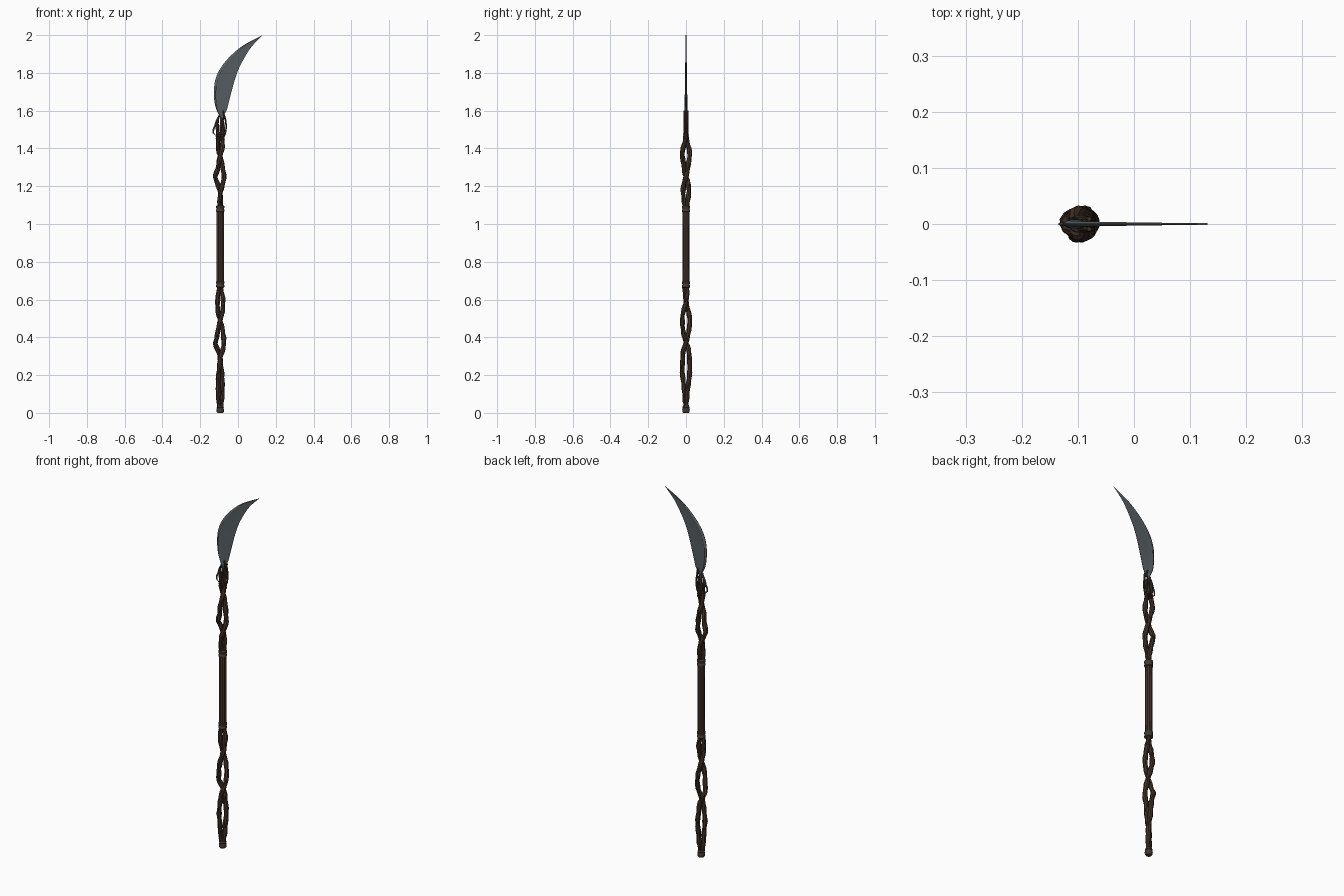
import bpy, bmesh, math
from mathutils import Vector

if "Cube" in bpy.data.objects:
    bpy.data.objects.remove(bpy.data.objects["Cube"])

CX = -0.094  # staff axis


def material(name, rgb):
    m = bpy.data.materials.new(name)
    m.diffuse_color = (*rgb, 1)
    m.use_nodes = True
    m.node_tree.nodes["Principled BSDF"].inputs["Base Color"].default_value = m.diffuse_color
    return m


WOOD = material("dark wood", (0.057, 0.034, 0.022))
VINE = material("dark vine", (0.042, 0.026, 0.018))
GRIP = material("grip leather", (0.058, 0.033, 0.023))
BAND = material("aged band", (0.054, 0.042, 0.034))
STEEL = material("blue grey steel", (0.092, 0.110, 0.119))
EDGE = material("edge steel", (0.112, 0.130, 0.135))
GROOVE = material("groove steel", (0.035, 0.041, 0.045))


def finish(name, me, mats, angle=40):
    for m in mats:
        me.materials.append(m)
    ob = bpy.data.objects.new(name, me)
    bpy.context.collection.objects.link(ob)
    bpy.ops.object.select_all(action='DESELECT')
    ob.select_set(True)
    bpy.context.view_layer.objects.active = ob
    bpy.ops.object.shade_smooth_by_angle(angle=math.radians(angle))
    return ob


def tube(name, pts, radii, mat):
    """Round tube through points, with a radius at every point."""
    cu = bpy.data.curves.new(name + "_path", 'CURVE')
    cu.dimensions = '3D'
    cu.bevel_depth = 1
    cu.bevel_resolution = 2
    cu.use_fill_caps = True
    sp = cu.splines.new('POLY')
    sp.points.add(len(pts) - 1)
    for p, co, r in zip(sp.points, pts, radii):
        p.co = (*co, 1)
        p.radius = r
    tmp = bpy.data.objects.new(name + "_tmp", cu)
    bpy.context.collection.objects.link(tmp)
    dg = bpy.context.evaluated_depsgraph_get()
    me = bpy.data.meshes.new_from_object(tmp.evaluated_get(dg))
    bpy.data.objects.remove(tmp)
    me.materials.clear()
    return finish(name, me, [mat])


def lathe(name, profile, mat, seg=16, flute=0.0):
    """Revolve (radius, z) pairs round the staff axis."""
    bm = bmesh.new()
    rings = []
    for r, z in profile:
        rings.append([bm.verts.new((
            CX + (r - flute * (i % 2)) * math.cos(2 * math.pi * i / seg),
            (r - flute * (i % 2)) * math.sin(2 * math.pi * i / seg), z)) for i in range(seg)])
    for a, b in zip(rings, rings[1:]):
        for i in range(seg):
            j = (i + 1) % seg
            bm.faces.new((a[i], a[j], b[j], b[i]))
    bm.faces.new(rings[0][::-1])
    bm.faces.new(rings[-1])
    me = bpy.data.meshes.new(name)
    bm.to_mesh(me)
    bm.free()
    return finish(name, me, [mat])


def sample(keys, x, smooth=True):
    """Interpolate (x, value) keys."""
    if x <= keys[0][0]:
        return keys[0][1]
    for (x0, v0), (x1, v1) in zip(keys, keys[1:]):
        if x <= x1:
            t = (x - x0) / (x1 - x0)
            t = t * t * (3 - 2 * t) if smooth else t
            return v0 + (v1 - v0) * t
    return keys[-1][1]


def twisted(name, turns, spread, thick, kink_z):
    """Two twining branches, one with a pointed elbow, and thin vines."""
    z0, z1 = turns[0][0], turns[-1][0]
    n = 56
    for k in range(2):
        pts, rad, vine = [], [], []
        for i in range(n + 1):
            z = z0 + (z1 - z0) * i / n
            a = math.radians(sample(turns, z, False)) + math.pi * k
            r = sample(spread, z)
            if k == 0:
                r += 0.007 * max(0, 1 - abs(z - kink_z) / 0.035)
            c = Vector((CX + r * math.cos(a), r * math.sin(a), z))
            t = sample(thick, z) * (1 + 0.10 * math.sin(z * 95 + k * 2))
            pts.append(c)
            rad.append(t)
            w = z * 42 + k * 2
            vine.append(c + Vector((math.cos(w), math.sin(w), 0)) * (t * 0.85))
        tube(f"{name}_branch_{k + 1}", pts, rad, WOOD)
        tube(f"{name}_vine_{k + 1}", vine, [0.0035] * (n + 1), VINE)


# twisted branches below and above the grip
twisted("lower",
        [(0.03, 20), (0.12, 40), (0.22, 70), (0.30, 95), (0.37, 180), (0.49, 270), (0.59, 360), (0.675, 420)],
        [(0.03, 0.006), (0.10, 0.013), (0.22, 0.021), (0.30, 0.018), (0.37, 0.019),
         (0.50, 0.020), (0.60, 0.014), (0.675, 0.008)],
        [(0.03, 0.011), (0.12, 0.0125), (0.6, 0.0125), (0.675, 0.011)], 0.365)
twisted("upper",
        [(1.085, 50), (1.17, 95), (1.25, 180), (1.36, 270), (1.46, 350), (1.575, 365)],
        [(1.085, 0.008), (1.18, 0.016), (1.25, 0.020), (1.31, 0.015), (1.38, 0.020),
         (1.46, 0.012), (1.52, 0.016), (1.575, 0.008)],
        [(1.085, 0.011), (1.2, 0.0125), (1.4, 0.0125), (1.5, 0.009), (1.575, 0.004)], 1.25)

# grip, collars and foot cap
lathe("grip", [(0.0185, 0.68), (0.0195, 0.78), (0.0195, 0.98), (0.0185, 1.08)], GRIP, 24, 0.0015)
for nm, z in (("lower_collar", 0.68), ("upper_collar", 1.08)):
    lathe(nm, [(0.017, z - 0.018), (0.022, z - 0.014), (0.022, z - 0.005), (0.0195, z - 0.002),
               (0.0195, z + 0.002), (0.022, z + 0.005), (0.022, z + 0.014), (0.017, z + 0.018)], BAND)
lathe("foot_cap", [(0.015, 0), (0.019, 0.005), (0.020, 0.018), (0.017, 0.026),
                   (0.019, 0.030), (0.016, 0.038)], BAND)

# binding that ties the branches together under the blade
coil = [(CX + 0.021 * math.cos(a * 0.5), 0.013 * math.sin(a * 0.5), 1.445 + a * 0.0009)
        for a in range(40)]
tube("binding", coil, [0.0035] * 40, WOOD)


# blade: curved outline from base to tip as (x, z)
OUTER = [(-0.094, 1.565), (-0.116, 1.61), (-0.126, 1.66), (-0.126, 1.73), (-0.111, 1.79),
         (-0.079, 1.845), (-0.029, 1.90), (0.035, 1.95), (0.131, 2.0)]
INNER = [(-0.083, 1.565), (-0.061, 1.60), (-0.050, 1.64), (-0.037, 1.69), (-0.021, 1.75),
         (0.001, 1.815), (0.034, 1.88), (0.073, 1.94), (0.131, 2.0)]


def spline(pts, t):
    """Catmull-Rom point, t from 0 to 1."""
    f = t * (len(pts) - 1)
    i = min(int(f), len(pts) - 2)
    f -= i
    p = [Vector(pts[max(0, min(len(pts) - 1, i + d))]) for d in (-1, 0, 1, 2)]
    return 0.5 * (2 * p[1] + (p[2] - p[0]) * f + (2 * p[0] - 5 * p[1] + 4 * p[2] - p[3]) * f * f
                  + (3 * p[1] - p[0] - 3 * p[2] + p[3]) * f ** 3)


bm = bmesh.new()
ROWS = 32
SECTION = [(0, 0.2), (0.11, 1.0), (0.14, 0.9), (0.6, 0.6), (1, 0.15)]  # across, thickness
loops = []
for i in range(ROWS + 1):
    t = i / ROWS
    o, n = spline(OUTER, t), spline(INNER, t)
    h = 0.0075 * (1 - t) + 0.0014
    half = [(o.lerp(n, u), h * k) for u, k in SECTION]
    loops.append([bm.verts.new((p.x, -y, p.y)) for p, y in half] +
                 [bm.verts.new((p.x, y, p.y)) for p, y in reversed(half)])
m = len(loops[0])
for i in range(ROWS):
    for j in range(m):
        k = (j + 1) % m
        f = bm.faces.new((loops[i][j], loops[i][k], loops[i + 1][k], loops[i + 1][j]))
        strip = min(j, 8 - j) if j < 9 else 0
        if strip == 0:
            f.material_index = 1                      # ground edge
        elif strip == 1 and 5 < i < 18 and i % 3:
            f.material_index = 2                      # broken engraved line
bm.faces.new(loops[0])
bmesh.ops.remove_doubles(bm, verts=bm.verts, dist=0.00005)
bmesh.ops.recalc_face_normals(bm, faces=bm.faces)
me = bpy.data.meshes.new("blade")
bm.to_mesh(me)
bm.free()
finish("blade", me, [STEEL, EDGE, GROOVE], 20)


# tang and the claws curling down from the blade base
def claw(name, pts, r0, r1, mat, y=0.0):
    path = [spline(pts, i / 14) for i in range(15)]
    tube(name, [(p.x, y, p.y) for p in path], [r0 + (r1 - r0) * i / 14 for i in range(15)], mat)


claw("tang", [(-0.089, 1.59), (-0.091, 1.53), (-0.094, 1.46)], 0.007, 0.004, STEEL)
claw("left_claw", [(-0.092, 1.58), (-0.112, 1.55), (-0.125, 1.51), (-0.130, 1.485), (-0.117, 1.468)],
     0.005, 0.002, STEEL)
claw("left_barb", [(-0.124, 1.515), (-0.132, 1.50), (-0.133, 1.48)], 0.004, 0.001, STEEL)
claw("right_claw", [(-0.080, 1.59), (-0.067, 1.555), (-0.063, 1.51), (-0.070, 1.47), (-0.088, 1.455)],
     0.005, 0.003, WOOD)
for s, nm in ((-1, "front_claw"), (1, "back_claw")):
    claw(nm, [(-0.080, 1.60), (-0.074, 1.57), (-0.088, 1.52), (-0.098, 1.47)], 0.004, 0.004, WOOD, s * 0.009)
